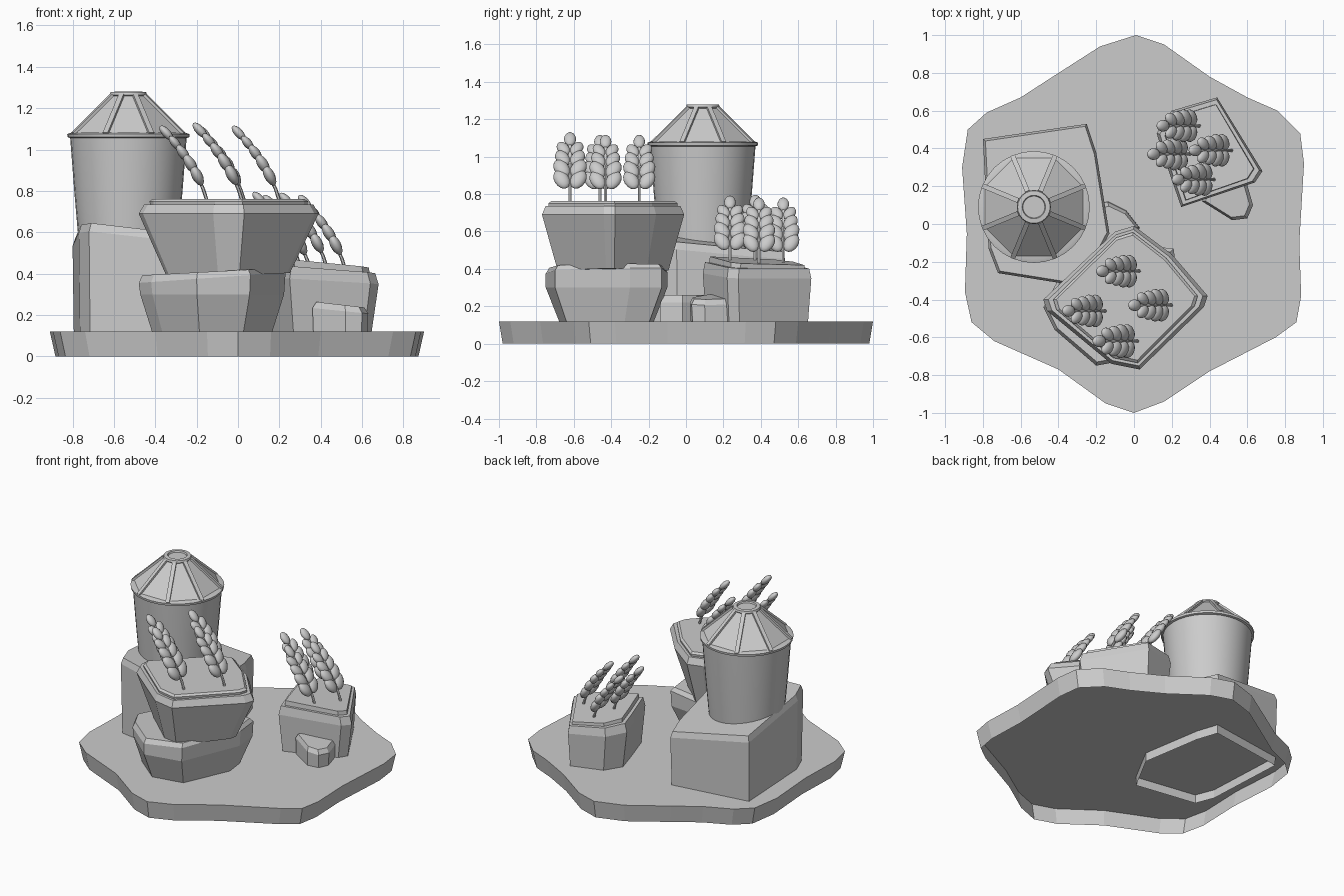
import bpy, bmesh
from math import sin, cos, pi, radians
from mathutils import Vector, Matrix

if "Cube" in bpy.data.objects:
    bpy.data.objects.remove(bpy.data.objects["Cube"])


def finish(bm, name, smooth=None):
    bmesh.ops.recalc_face_normals(bm, faces=bm.faces)
    me = bpy.data.meshes.new(name)
    bm.to_mesh(me)
    bm.free()
    ob = bpy.data.objects.new(name, me)
    bpy.context.collection.objects.link(ob)
    if smooth:
        bpy.context.view_layer.objects.active = ob
        ob.select_set(True)
        bpy.ops.object.shade_smooth_by_angle(angle=radians(smooth))
        ob.select_set(False)
    return ob


def skin(bm, rings, bottom=False, top=False):
    vs = [[bm.verts.new(p) for p in r] for r in rings]
    n = len(vs[0])
    for a, b in zip(vs, vs[1:]):
        for i in range(n):
            j = (i + 1) % n
            bm.faces.new((a[i], a[j], b[j], b[i]))
    if bottom:
        bm.faces.new(vs[0][::-1])
    if top:
        bm.faces.new(vs[-1])


def rock(name, outline, levels, bottom=False):
    """levels: (z, x scale, y scale, x tilt, y tilt) about the outline centre"""
    xs, ys = [p[0] for p in outline], [p[1] for p in outline]
    cx, cy = (min(xs) + max(xs)) / 2, (min(ys) + max(ys)) / 2
    bm = bmesh.new()
    skin(bm, [[(cx + (x - cx) * sx, cy + (y - cy) * sy,
                z + (x - cx) * tx + (y - cy) * ty) for x, y in outline]
              for z, sx, sy, tx, ty in levels], bottom, True)
    return finish(bm, name)


def lathe(name, centre, profile, n, offset=0.0, bottom=False, top=False, smooth=None):
    bm = bmesh.new()
    skin(bm, [[(centre[0] + r * cos(2 * pi * i / n + offset),
                centre[1] + r * sin(2 * pi * i / n + offset), z) for i in range(n)]
              for r, z in profile], bottom, top)
    return finish(bm, name, smooth)


# hollow hexagonal ground tile, open underneath
rock("ground_tile", [
    (0.01, 1), (-.18, .94), (-.43, .78), (-.6, .67), (-.78, .59), (-.88, .5), (-.91, .3),
    (-.885, -.05), (-.895, -.36), (-.86, -.52), (-.74, -.62), (-.4, -.77), (-.15, -.95),
    (0, -1), (.16, -.94), (.4, -.78), (.75, -.6), (.86, -.52), (.885, -.38), (.875, -.1),
    (.9, .32), (.88, .48), (.76, .6), (.6, .67), (.4, .78), (.16, .95)],
    [(0, .97, .98, 0, 0), (.12, 1, 1, 0, 0)])

# silo foundation rock
rock("silo_rock", [(-.8, .45), (-.77, -.13), (-.72, -.26), (-.28, -.33), (-.13, -.05),
                   (-.2, .38), (-.25, .53)],
     [(.06, .98, .97, 0, 0), (.53, 1, 1, -.13, -.115), (.57, .96, .97, -.13, -.115)])

# stacked front boulders
rock("lower_boulder", [(-.48, -.44), (-.42, -.56), (-.2, -.75), (.06, -.7), (.23, -.3),
                       (.21, -.13), (-.1, -.1), (-.36, -.22)],
     [(.12, .82, .78, 0, 0), (.3, .98, 1, 0, 0), (.38, 1, 1, .07, 0), (.41, .95, .94, .05, 0)])
upper = [(-.48, -.4), (-.46, -.46), (-.12, -.74), (.03, -.77), (.37, -.44), (.39, -.38),
         (.2, -.16), (0, -.01), (-.1, -.04)]
rock("upper_boulder", upper, [(.39, .68, .78, .03, 0), (.69, 1, 1, 0, 0), (.735, .94, .95, 0, 0)],
     True)
rock("upper_soil", upper, [(.725, .87, .9, 0, 0), (.75, .88, .91, 0, 0), (.762, .84, .87, 0, 0)])

# right boulder with its soil slab
right = [(.12, .48), (.17, .32), (.25, .09), (.64, .22), (.68, .28), (.44, .67), (.2, .6)]
rock("right_boulder", right, [(.12, .88, .94, 0, 0), (.36, 1, 1, -.05, -.03),
                              (.415, .94, .96, -.06, -.04)])
rock("right_soil", right, [(.405, .85, .88, -.06, -.06), (.44, .83, .87, -.06, -.06)])

# small stones
rock("right_stone", [(.36, .12), (.52, .02), (.6, .03), (.63, .1), (.59, .24), (.4, .24)],
     [(.12, .97, .95, 0, 0), (.22, 1, 1, -.1, 0), (.25, .86, .86, -.1, 0)])
rock("middle_stone", [(-.22, .1), (-.2, -.1), (-.02, -.14), (.03, -.02), (-.04, .07), (-.14, .12)],
     [(.12, 1, 1, 0, 0), (.22, .98, .98, 0, 0), (.26, .85, .8, 0, 0)])

# silo body, rim, eight-sided roof and cap
C = (-.53, .09)
lathe("silo_wall", C, [(.236, .5), (.262, .8), (.282, 1.06)], 32, top=True, smooth=30)
lathe("silo_rim", C, [(.28, 1.055), (.294, 1.06), (.296, 1.075), (.275, 1.082)], 32,
      bottom=True, top=True, smooth=30)
R0, Z0, R1, Z1 = .288, 1.075, .085, 1.262
lathe("silo_roof", C, [(R0, Z0), (R1, Z1)], 8, pi / 8, top=True)
lathe("roof_cap", C, [(.08, 1.255), (.09, 1.265), (.086, 1.278), (.062, 1.28), (.058, 1.27)],
      24, top=True, smooth=30)
bm = bmesh.new()
for k in range(8):
    a = pi / 8 + k * pi / 4
    out, side = Vector((cos(a), sin(a), 0)), Vector((-sin(a), cos(a), 0))
    up = (out * (Z1 - Z0) + Vector((0, 0, R0 - R1))).normalized()
    ends = []
    for r, z in ((R0, Z0), (R1, Z1)):
        p = Vector((*C, z)) + out * r
        ends.append([p + side * (s * .013) + up * h
                     for s, h in ((-1, -.012), (1, -.012), (1, .009), (-1, .009))])
    skin(bm, ends, True, True)
finish(bm, "roof_ribs")


# wheat: leaning curved stem with paired grains
def path(t):
    return Vector((-.1 * t - .12 * t * t, 0, .35 * t))


bm = bmesh.new()
skin(bm, [[path(t) + Vector((.009 * cos(i * pi / 3), .009 * sin(i * pi / 3), 0))
           for i in range(6)] for t in (-.04, .15, .3, .5, .7, .9)], True, True)


def grain(t, s, size):
    T = Vector((-.1 - .24 * t, 0, .35)).normalized()
    Y = Vector((0, 1, 0))
    N = Y.cross(T)
    frame = Matrix((Y, -N, T)).transposed().to_4x4()
    m = (Matrix.Translation(path(t) + Y * s * .043 * size) @ frame
         @ Matrix.Rotation(s * radians(28), 4, 'Y')
         @ Matrix.Diagonal((.039 * size, .026 * size, .056 * size, 1)))
    bmesh.ops.create_uvsphere(bm, u_segments=12, v_segments=8, radius=1, matrix=m)


for t, size in ((.34, 1), (.5, 1), (.65, .9), (.79, .8)):
    grain(t, -1, size)
    grain(t, 1, size)
grain(.93, 0, .8)
wheat = finish(bm, "wheat_1", 50)
spots = [(.03, -.25, .755, 1), (-.15, -.46, .755, 1), (.2, -.43, .755, 1), (.02, -.62, .755, 1.04),
         (.35, .52, .42, 1), (.3, .37, .435, 1), (.52, .39, .42, 1), (.43, .235, .43, 1)]
for i, (x, y, z, s) in enumerate(spots):
    ob = wheat
    if i:
        ob = wheat.copy()
        ob.name = f"wheat_{i + 1}"
        bpy.context.collection.objects.link(ob)
    ob.location = (x, y, z)
    ob.scale = (s, s, s)
